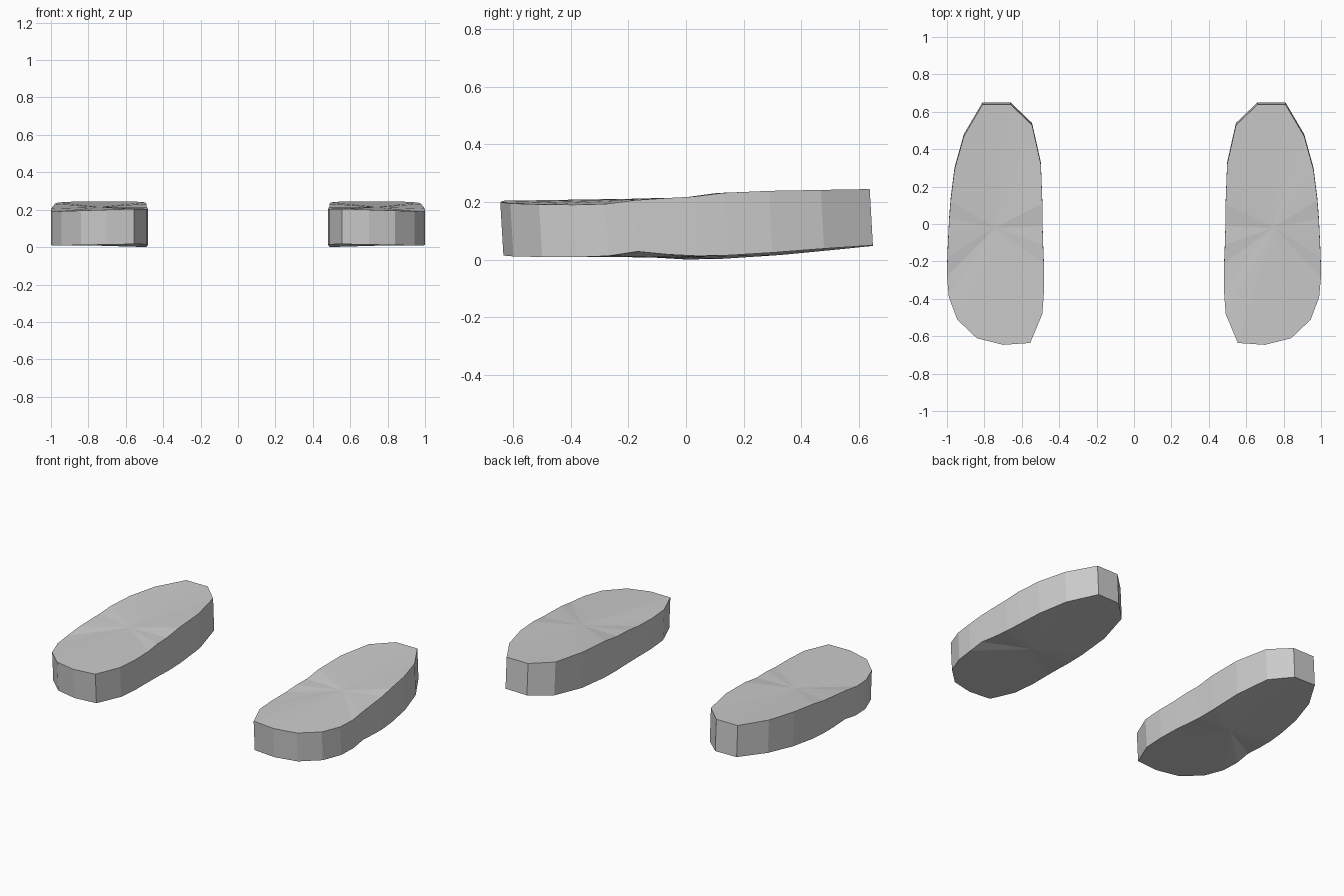
import bpy
import bmesh

cube = bpy.data.objects.get("Cube")
if cube:
    bpy.data.objects.remove(cube, do_unlink=True)

# One plain grey for both soles
grey = bpy.data.materials.new("plain grey")
grey.use_nodes = True
colour = (0.6, 0.6, 0.6, 1)
grey.diffuse_color = colour
grey.node_tree.nodes["Principled BSDF"].inputs["Base Color"].default_value = colour

# Sole outline on the left foot, from the inner heel round the outer side
OUTLINE = [(.66, .65), (.81, .65), (.91, .48), (.96, .3), (.98, .14), (.988, .04),
           (.993, -.06), (.998, -.17), (1, -.27), (.99, -.38), (.945, -.5),
           (.84, -.6), (.70, -.635), (.555, -.625), (.49, -.47), (.48, -.33),
           (.482, -.2), (.486, -.1), (.489, 0), (.49, .12), (.498, .33), (.545, .54)]

# Height profiles along the foot: y, outer z, inner z
TOP = [(-.65, .19, .207), (-.3, .19, .203), (-.2, .2, .205), (-.13, .214, .214),
       (0, .213, .215), (.1, .228, .23), (.2, .237, .237), (.65, .245, .245)]
BOTTOM = [(-.65, .008, .018), (-.3, .008, .012), (-.17, .028, .01),
          (0, .012, 0), (.2, .016, .003), (.4, .034, .022), (.65, .052, .045)]


def height(profile, x, y):
    """Blend the inner and outer profile heights at a point."""
    side = min(max((x - .48) / .52, 0), 1)
    for (y0, o0, i0), (y1, o1, i1) in zip(profile, profile[1:]):
        if y <= y1:
            break
    t = min(max((y - y0) / (y1 - y0), 0), 1)
    outer, inner = o0 + (o1 - o0) * t, i0 + (i1 - i0) * t
    return inner + (outer - inner) * side


def make_sole(name, sign):
    bm = bmesh.new()

    def ring(profile, shift):
        return [bm.verts.new((sign * x, y + shift, height(profile, x, y)))
                for x, y in OUTLINE]

    def fan(edge, profile):
        hub = bm.verts.new((sign * .745, -.02, height(profile, .745, -.02)))
        for a, b in zip(edge, edge[1:] + edge[:1]):
            bm.faces.new((a, b, hub))

    # Side wall, leaning slightly forward, closed by a fan above and below
    low, high = ring(BOTTOM, 0), ring(TOP, -.011)
    for i in range(len(low)):
        j = (i + 1) % len(low)
        bm.faces.new((low[i], low[j], high[j], high[i]))
    fan(low, BOTTOM)
    fan(high, TOP)
    bmesh.ops.recalc_face_normals(bm, faces=bm.faces[:])

    mesh = bpy.data.meshes.new(name)
    bm.to_mesh(mesh)
    bm.free()
    mesh.materials.append(grey)
    sole = bpy.data.objects.new(name, mesh)
    bpy.context.collection.objects.link(sole)


make_sole("left_sole", 1)
make_sole("right_sole", -1)
